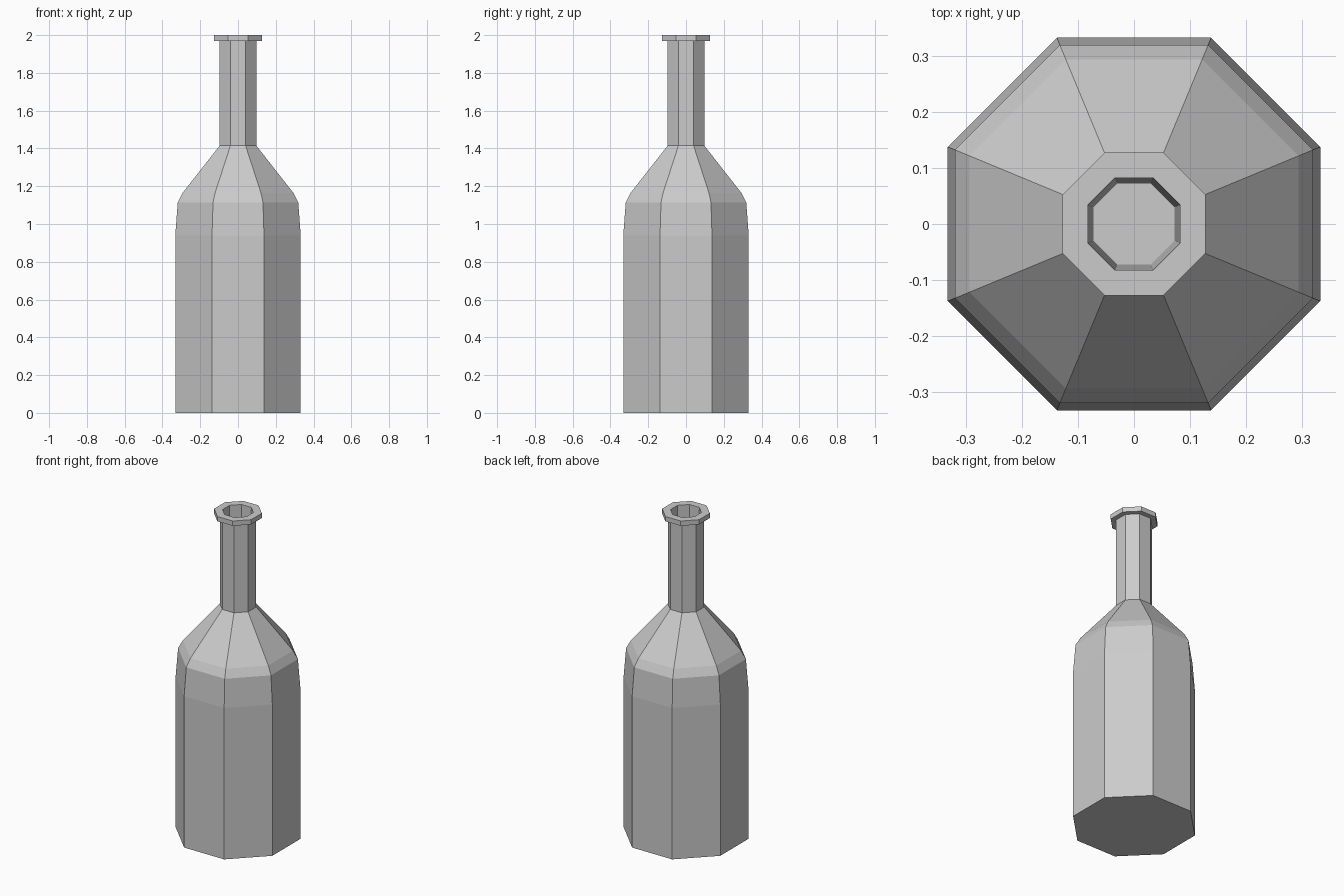
import bpy
import bmesh
import math

cube = bpy.data.objects.get("Cube")
if cube:
    bpy.data.objects.remove(cube, do_unlink=True)

SIDES = 8

# Grey glass
glass = bpy.data.materials.new("grey_glass")
glass.use_nodes = True
grey = (0.6, 0.6, 0.6, 1.0)
glass.diffuse_color = grey
glass.node_tree.nodes["Principled BSDF"].inputs["Base Color"].default_value = grey


def octagon_ring(bm, apothem, z):
    """Eight corners with flat sides facing the axes."""
    radius = apothem / math.cos(math.pi / SIDES)
    angles = [(i + 0.5) * 2 * math.pi / SIDES for i in range(SIDES)]
    return [bm.verts.new((radius * math.cos(a), radius * math.sin(a), z)) for a in angles]


def lathe(name, profile):
    """Closed faceted body from (apothem, height) pairs."""
    bm = bmesh.new()
    rings = [octagon_ring(bm, r, z) for r, z in profile]
    for low, high in zip(rings, rings[1:]):
        for i in range(SIDES):
            j = (i + 1) % SIDES
            bm.faces.new((low[i], low[j], high[j], high[i]))
    bm.faces.new(rings[0][::-1])
    bm.faces.new(rings[-1])
    bmesh.ops.recalc_face_normals(bm, faces=bm.faces)
    mesh = bpy.data.meshes.new(name)
    bm.to_mesh(mesh)
    bm.free()
    mesh.materials.append(glass)
    obj = bpy.data.objects.new(name, mesh)
    bpy.context.collection.objects.link(obj)
    return obj


# Body, shoulder, neck, lip and the hollow inside the neck
lathe("bottle", [
    (0.332, 0.0), (0.332, 0.94),      # straight wall
    (0.319, 1.115), (0.293, 1.165),   # rounded shoulder
    (0.097, 1.415), (0.097, 1.97),    # cone and neck
    (0.127, 1.97), (0.127, 2.0),      # lip
    (0.082, 2.0), (0.072, 1.45),      # mouth and inner floor
])
